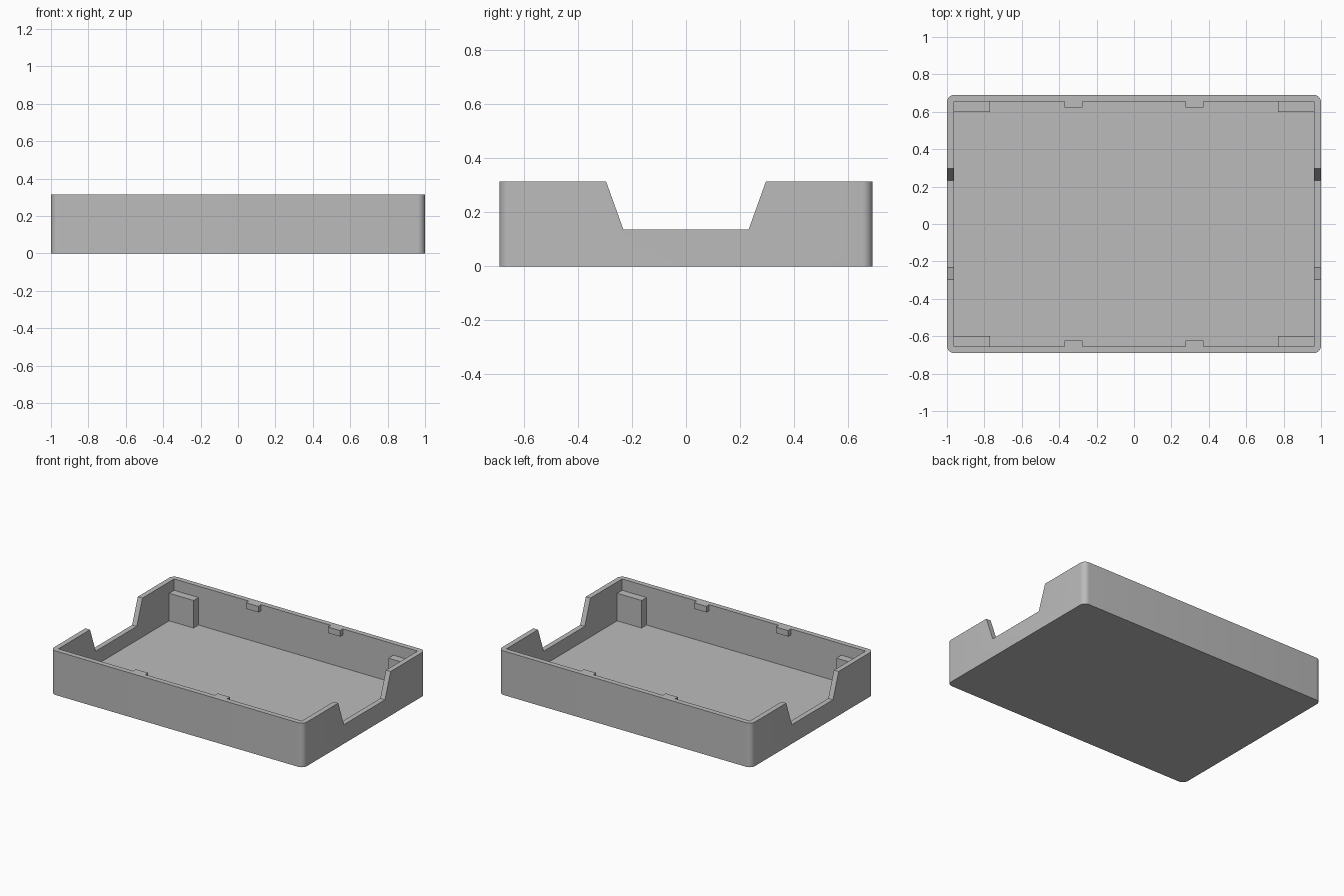
import bpy, bmesh, math

if "Cube" in bpy.data.objects:
    bpy.data.objects.remove(bpy.data.objects["Cube"])

W, D, H = 1.0, 0.691, 0.315      # half width, half depth, height
T = 0.037                        # wall and floor thickness
IX, IY = W - T, D - T            # inner half sizes

grey = bpy.data.materials.new("plain grey")
grey.diffuse_color = (0.5, 0.5, 0.5, 1)
grey.use_nodes = True
grey.node_tree.nodes["Principled BSDF"].inputs["Base Color"].default_value = grey.diffuse_color


def finish(name, bm):
    bmesh.ops.recalc_face_normals(bm, faces=bm.faces)
    me = bpy.data.meshes.new(name)
    bm.to_mesh(me)
    bm.free()
    me.materials.append(grey)
    ob = bpy.data.objects.new(name, me)
    bpy.context.collection.objects.link(ob)
    return ob


def box(name, x0, x1, y0, y1, z0, z1, radius=0):
    bm = bmesh.new()
    bmesh.ops.create_cube(bm, size=1)
    for v in bm.verts:
        v.co = (x1 if v.co.x > 0 else x0, y1 if v.co.y > 0 else y0, z1 if v.co.z > 0 else z0)
    if radius:
        upright = [e for e in bm.edges if abs(e.verts[0].co.z - e.verts[1].co.z) > 1e-4]
        bmesh.ops.bevel(bm, geom=upright, offset=radius, segments=8, profile=0.5, affect='EDGES')
    return finish(name, bm)


def cut(ob, cutter):
    mod = ob.modifiers.new("cut", 'BOOLEAN')
    mod.operation, mod.solver, mod.object = 'DIFFERENCE', 'EXACT', cutter
    bpy.context.view_layer.objects.active = ob
    bpy.ops.object.modifier_apply(modifier=mod.name)
    bpy.data.objects.remove(cutter)


# Open tray with rounded outer corners
tray = box("tray", -W, W, -D, D, 0, H, radius=0.04)
cut(tray, box("cavity_cutter", -IX, IX, -IY, IY, T, H + 0.2))

# Sloped notch through both end walls
bm = bmesh.new()
slope = (0.296 - 0.232) / (H - 0.137)
top = 0.296 + slope * 0.1
profile = [(-0.232, 0.137), (0.232, 0.137), (top, H + 0.1), (-top, H + 0.1)]
face = bm.faces.new([bm.verts.new((-1.2, y, z)) for y, z in profile])
ext = bmesh.ops.extrude_face_region(bm, geom=[face])["geom"]
bmesh.ops.translate(bm, verts=[g for g in ext if isinstance(g, bmesh.types.BMVert)], vec=(2.4, 0, 0))
cut(tray, finish("notch_cutter", bm))

bpy.ops.object.select_all(action='DESELECT')
tray.select_set(True)
bpy.context.view_layer.objects.active = tray
bpy.ops.object.shade_smooth_by_angle(angle=math.radians(30))

# Corner posts and snap clips, mirrored in x and y
for sx, side in ((-1, "left"), (1, "right")):
    for sy, end in ((-1, "front"), (1, "back")):
        def part(name, x0, x1, y0, z0, z1):
            xs, ys = sorted((sx * x0, sx * x1)), sorted((sy * y0, sy * IY))
            box(f"{name}_{end}_{side}", *xs, *ys, z0, z1)
        part("corner_post", 0.77, IX, 0.598, T, 0.234)
        part("snap_clip", 0.275, 0.372, 0.622, 0.272, H)
